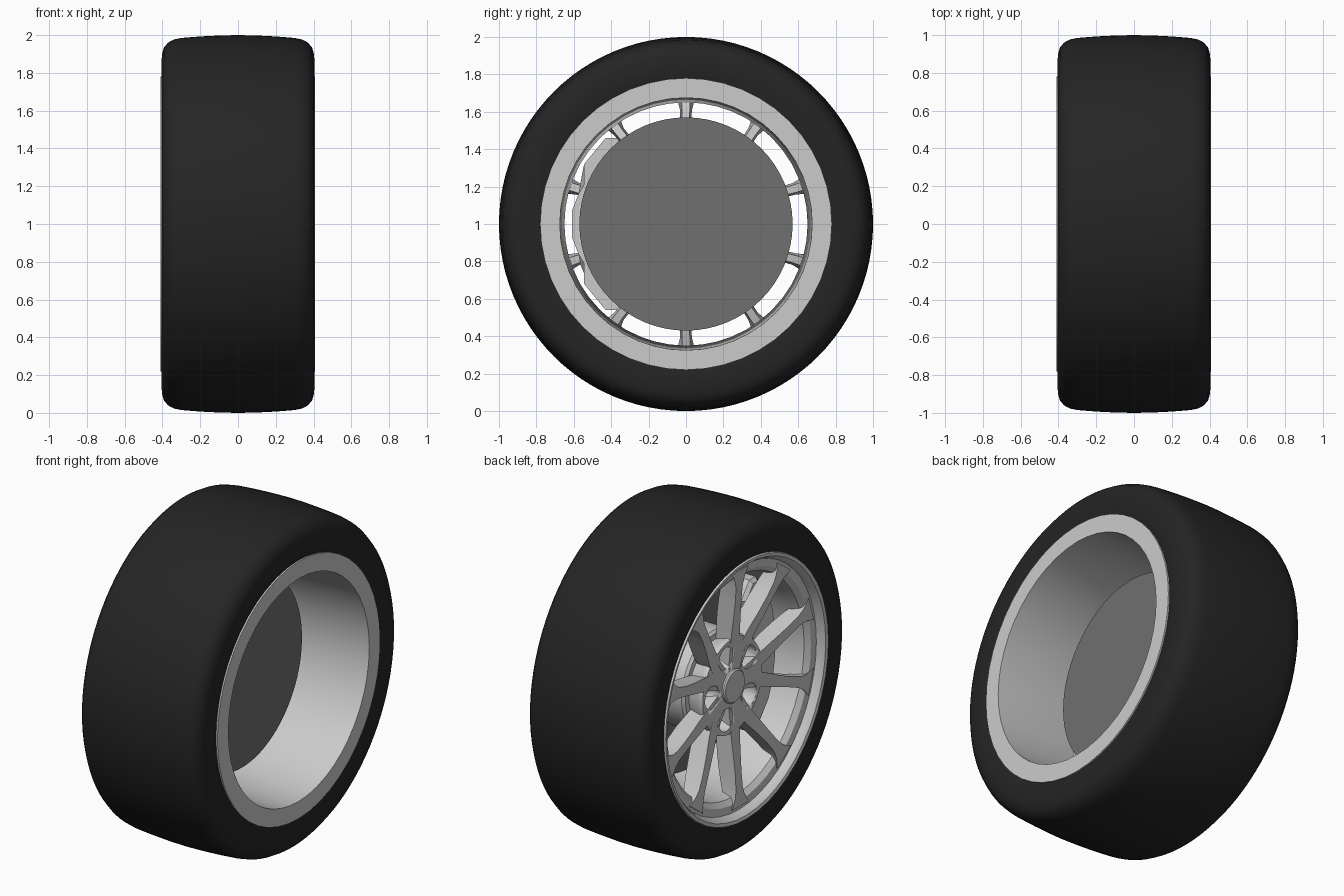
import bpy, bmesh, math
from mathutils import Vector

if "Cube" in bpy.data.objects:
    bpy.data.objects.remove(bpy.data.objects["Cube"])

CZ = 1.0                      # axle height; the axle runs along x


def polar(x, r, deg):
    """Point at radius r; angle measured from -y towards +z."""
    a = math.radians(deg)
    return Vector((x, -r * math.cos(a), CZ + r * math.sin(a)))


def material(name, v):
    m = bpy.data.materials.new(name)
    m.diffuse_color = (v, v, v, 1)
    m.use_nodes = True
    m.node_tree.nodes["Principled BSDF"].inputs["Base Color"].default_value = m.diffuse_color
    return m


def finish(bm, name, mat=None, angle=30):
    bmesh.ops.recalc_face_normals(bm, faces=bm.faces)
    me = bpy.data.meshes.new(name)
    bm.to_mesh(me)
    bm.free()
    ob = bpy.data.objects.new(name, me)
    bpy.context.collection.objects.link(ob)
    if mat:
        me.materials.append(mat)
    bpy.ops.object.select_all(action='DESELECT')
    ob.select_set(True)
    bpy.context.view_layer.objects.active = ob
    bpy.ops.object.shade_smooth_by_angle(angle=math.radians(angle))
    return ob


def lathe(bm, profile, segs):
    """Revolve (x, r) points about the axle; r = 0 closes with a cap."""
    rings = []
    for x, r in profile:
        n = segs if r > 0 else 1
        rings.append([bm.verts.new(polar(x, r, 360 * i / segs)) for i in range(n)])
    for a, b in zip(rings, rings[1:]):
        for i in range(segs):
            j = (i + 1) % segs
            q = [a[i % len(a)], a[j % len(a)], b[j % len(b)], b[i % len(b)]]
            bm.faces.new(list(dict.fromkeys(q)))


def prism(bm, points, x0, x1):
    """Extrude an outline of yz points along the axle."""
    a = [bm.verts.new((x0, p.y, p.z)) for p in points]
    b = [bm.verts.new((x1, p.y, p.z)) for p in points]
    bm.faces.new(a)
    bm.faces.new(b[::-1])
    for i in range(len(a)):
        j = (i + 1) % len(a)
        bm.faces.new((a[i], b[i], b[j], a[j]))


rubber = material("rubber", 0.018)
iron = material("dark_iron", 0.16)

# Tyre: rounded shoulders, slightly crowned tread
half = [(0.395, 0.765), (0.403, 0.80), (0.406, 0.85), (0.402, 0.90), (0.392, 0.935),
        (0.37, 0.96), (0.34, 0.977), (0.30, 0.985), (0.2, 0.993), (0.1, 0.998)]
bm = bmesh.new()
lathe(bm, half + [(0, 1.0)] + [(-x, r) for x, r in reversed(half)], 96)
finish(bm, "tyre", rubber, 60)

# Rim: wide inner flange, tapering barrel, stepped outer lip
bm = bmesh.new()
lathe(bm, [(0.395, 0.78), (0.408, 0.78), (0.408, 0.675), (-0.26, 0.65), (-0.33, 0.66),
           (-0.355, 0.69), (-0.36, 0.735), (-0.385, 0.745), (-0.405, 0.76),
           (-0.41, 0.78), (-0.395, 0.785)], 48)
finish(bm, "rim")

# Ten spokes, paired into five V shapes: r, angle off pair axis, half width, front x, back x
sections = [(0.12, 9, 0.045, -0.305, -0.20), (0.22, 11.5, 0.045, -0.31, -0.20),
            (0.32, 14.5, 0.040, -0.32, -0.205), (0.42, 16.5, 0.034, -0.335, -0.215),
            (0.52, 17.5, 0.030, -0.348, -0.23), (0.61, 18, 0.032, -0.358, -0.25),
            (0.66, 18, 0.045, -0.362, -0.265), (0.715, 18, 0.08, -0.364, -0.285)]
bm = bmesh.new()
for k in range(5):
    for side in (-1, 1):
        rings = []
        for r, off, w, xf, xb in sections:
            ang = 72 * k + side * off
            t = (polar(0, 1, ang + 90) - Vector((0, 0, CZ)))
            wb = min(w, 0.034) * 0.65
            rings.append([bm.verts.new(p) for p in (
                polar(xf, r, ang) - t * w, polar(xf, r, ang) + t * w,
                polar(xb, r, ang) + t * wb, polar(xb, r, ang) - t * wb)])
        for a, b in zip(rings, rings[1:]):
            for i in range(4):
                j = (i + 1) % 4
                bm.faces.new((a[i], a[j], b[j], b[i]))
        bm.faces.new(rings[0])
        bm.faces.new(rings[-1])
finish(bm, "spokes")

# Hub with five lug pockets cut between the spoke pairs
bm = bmesh.new()
lathe(bm, [(-0.19, 0), (-0.19, 0.25), (-0.29, 0.29), (-0.312, 0.285), (-0.312, 0)], 60)
hub = finish(bm, "hub")
bm = bmesh.new()
for k in range(5):
    c = polar(0, 0.195, 72 * k + 36)
    ring = [c + Vector((0, 0.068 * math.cos(a), 0.068 * math.sin(a)))
            for a in (2 * math.pi * i / 24 for i in range(24))]
    prism(bm, ring, -0.5, -0.225)
cutter = finish(bm, "pocket_cutter")
cutter.hide_render = True
bpy.context.view_layer.objects.active = hub
cut = hub.modifiers.new("pockets", 'BOOLEAN')
cut.operation = 'DIFFERENCE'
cut.solver = 'EXACT'
cut.object = cutter
bpy.ops.object.modifier_apply(modifier=cut.name)
bpy.data.objects.remove(cutter)

# Centre cap
bm = bmesh.new()
lathe(bm, [(-0.30, 0), (-0.30, 0.1), (-0.322, 0.1), (-0.33, 0.092), (-0.33, 0)], 32)
finish(bm, "centre_cap")

# Brake disc and its hat
bm = bmesh.new()
lathe(bm, [(0.03, 0), (0.03, 0.57), (-0.03, 0.57), (-0.03, 0)], 64)
finish(bm, "brake_disc", iron)
bm = bmesh.new()
lathe(bm, [(-0.02, 0), (-0.02, 0.30), (-0.18, 0.30), (-0.195, 0.285), (-0.195, 0)], 48)
finish(bm, "disc_hat")

# Brake caliper: stepped outline, mirrored top to bottom
upper = [(-0.61, 0.07), (-0.575, 0.16), (-0.545, 0.21), (-0.545, 0.32), (-0.43, 0.46),
         (-0.37, 0.46), (-0.29, 0.36), (-0.34, 0.24), (-0.40, 0.12)]
outline = [Vector((0, y, CZ + z)) for y, z in upper]
outline += [Vector((0, y, CZ - z)) for y, z in reversed(upper)]
bm = bmesh.new()
prism(bm, outline, -0.185, -0.02)
bmesh.ops.bevel(bm, geom=[e for e in bm.edges if abs(e.verts[0].co.x - e.verts[1].co.x) < 1e-4
                          and e.verts[0].co.x < -0.1],
                offset=0.02, segments=1, affect='EDGES')
finish(bm, "caliper")
